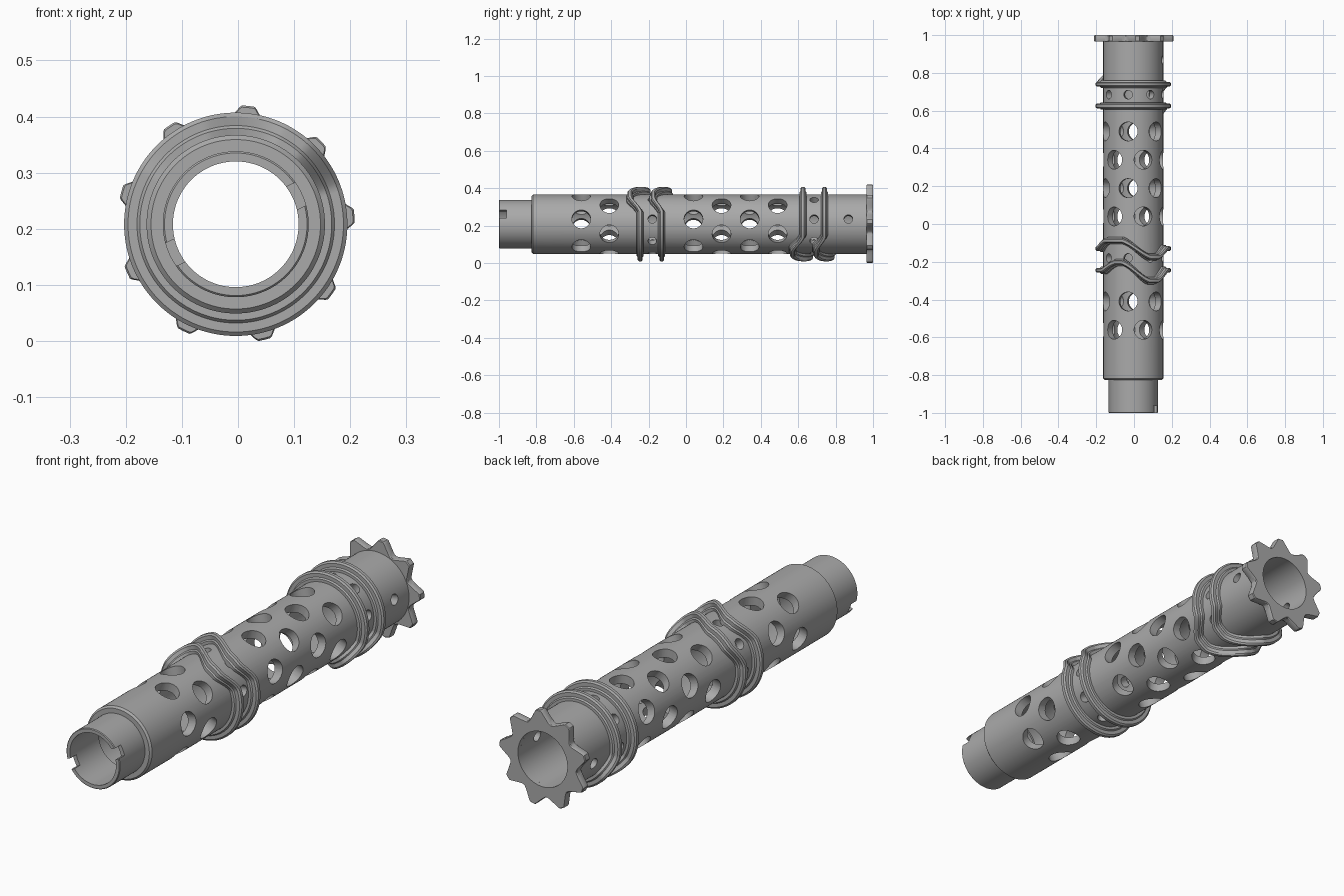
import bpy, bmesh, math
from mathutils import Matrix, Vector

if "Cube" in bpy.data.objects:
    bpy.data.objects.remove(bpy.data.objects["Cube"])

CENTRE = Vector((-0.004, 0, 0.208))     # the tube's axis runs along y through here
SEGS = 144

steel = bpy.data.materials.new("grey_steel")
steel.use_nodes = True
steel.diffuse_color = (0.4, 0.4, 0.4, 1)
steel.node_tree.nodes["Principled BSDF"].inputs["Base Color"].default_value = (0.4, 0.4, 0.4, 1)


def polar(r, y, a):
    return CENTRE + Vector((r * math.cos(a), y, r * math.sin(a)))


def finish(name, bm):
    bmesh.ops.recalc_face_normals(bm, faces=bm.faces)
    mesh = bpy.data.meshes.new(name)
    bm.to_mesh(mesh)
    bm.free()
    mesh.materials.append(steel)
    obj = bpy.data.objects.new(name, mesh)
    bpy.context.collection.objects.link(obj)
    return obj


def smooth(obj, degrees=32):
    bpy.ops.object.select_all(action="DESELECT")
    obj.select_set(True)
    bpy.context.view_layer.objects.active = obj
    bpy.ops.object.shade_smooth_by_angle(angle=math.radians(degrees))


def ring(name, section, segs=SEGS):
    """Sweep a closed section around the axis; section(angle) gives (radius, y) points."""
    bm = bmesh.new()
    loops = []
    for i in range(segs):
        a = 2 * math.pi * i / segs
        loops.append([bm.verts.new(polar(r, y, a)) for r, y in section(a)])
    n = len(loops[0])
    for i in range(segs):
        p, q = loops[i], loops[(i + 1) % segs]
        for j in range(n):
            k = (j + 1) % n
            bm.faces.new((p[j], p[k], q[k], q[j]))
    return finish(name, bm)


# Stepped barrel with a through bore
BARREL = [(0.112, -1), (0.127, -1), (0.13, -0.997), (0.13, -0.825), (0.151, -0.825),
          (0.159, -0.817), (0.159, 0.98), (0.12, 0.98), (0.12, -0.8), (0.112, -0.8)]
barrel = ring("barrel", lambda a: BARREL)

# Cutter for the vent holes, pin holes and end notches
bm = bmesh.new()


def radial_holes(y, start, count, radius):
    for i in range(count):
        a = math.radians(start + i * 360 / count)
        out = Vector((math.cos(a), 0, math.sin(a)))
        place = Matrix.Translation(polar(0.15, y, a)) @ out.to_track_quat("Z", "Y").to_matrix().to_4x4()
        bmesh.ops.create_cone(bm, cap_ends=True, segments=32, radius1=radius, radius2=radius,
                              depth=0.108, matrix=place)


for y, start in ((-0.56, 10), (-0.41, 40), (0.04, 10), (0.19, 40), (0.34, 10), (0.49, 40)):
    radial_holes(y, start, 6, 0.05)
for y, count in ((-0.18, 8), (0.685, 8), (0.868, 2)):
    radial_holes(y, 10, count, 0.023)
for side in (25, 205):
    a = math.radians(side)
    place = Matrix.Translation(polar(0.12, -1, a)) @ Matrix.Rotation(-a, 4, "Y")
    bmesh.ops.create_cube(bm, size=1, matrix=place @ Matrix.Diagonal((0.06, 0.08, 0.045, 1)))
cutter = finish("hole_cutter", bm)
cutter.hide_render = True
cutter.hide_viewport = False

cut = barrel.modifiers.new("holes", "BOOLEAN")
cut.operation = "DIFFERENCE"
cut.solver = "EXACT"
cut.object = cutter
bpy.context.view_layer.objects.active = barrel
barrel.select_set(True)
bpy.ops.object.modifier_apply(modifier="holes")
bpy.data.objects.remove(cutter)
smooth(barrel)

# Wavy cam rims: flat for most of the turn, swinging forward then back
FRONT_WAVE = [(0, 0), (20, 0), (48, -0.055), (64, -0.055), (108, 0.042), (120, 0.042), (150, 0), (360, 0)]
BACK_WAVE = [(0, 0), (20, 0), (46, -0.045), (62, -0.045), (108, 0.042), (140, 0.042), (170, 0), (360, 0)]
RIM = [(0.15, -0.019), (0.171, -0.019), (0.176, -0.013), (0.192, -0.013), (0.199, -0.007),
       (0.199, 0.007), (0.192, 0.013), (0.176, 0.013), (0.171, 0.019), (0.15, 0.019)]


def wave_at(wave, degrees):
    for (a0, v0), (a1, v1) in zip(wave, wave[1:]):
        if a0 <= degrees <= a1:
            t = (degrees - a0) / (a1 - a0)
            t = 0.5 * t + 0.5 * t * t * (3 - 2 * t)
            return v0 + (v1 - v0) * t
    return 0


def cam_rim(name, y, wave, turn):
    def section(a):
        shift = wave_at(wave, math.degrees(turn * a) % 360)
        return [(r, y + dy + shift) for r, dy in RIM]
    smooth(ring(name, section), 28)


cam_rim("front_cam_front_rim", -0.245, FRONT_WAVE, 1)
cam_rim("front_cam_back_rim", -0.13, BACK_WAVE, 1)
cam_rim("back_cam_front_rim", 0.625, FRONT_WAVE, -1)
cam_rim("back_cam_back_rim", 0.74, BACK_WAVE, -1)

# Nine-toothed drive wheel at the back end
TEETH = 9


def wheel_section(a):
    half = 180 / TEETH
    off = abs((math.degrees(a) - 4 + half) % (2 * half) - half) / half
    u = max(0, (off - 0.17) / 0.83)
    r = 0.165 + 0.047 * (1 - u) ** 1.6
    return [(0.12, 0.965), (r - 0.003, 0.965), (r, 0.969), (r, 0.996), (r - 0.003, 1), (0.12, 1)]


smooth(ring("drive_wheel", wheel_section, 360), 30)
